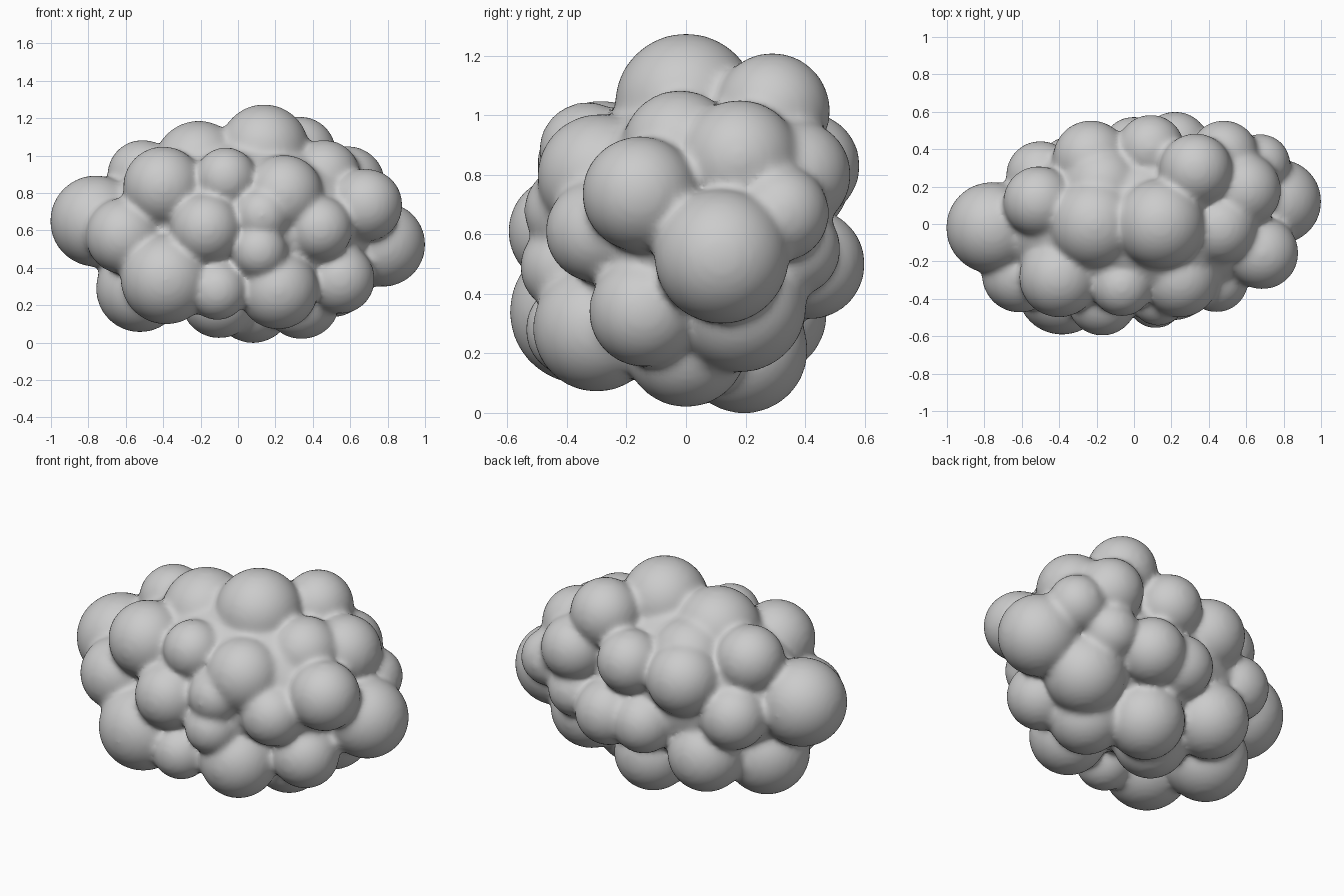
import bpy, bmesh
from mathutils import Matrix, Vector

# Puffs: x, y, z, radius, grouped by region
ends = [(-.76, -.02, .65, .245), (.775, .12, .525, .227), (.685, -.155, .735, .195)]
top = [(.14, 0, 1.035, .24), (.33, .29, 1.015, .195), (-.21, 0, .945, .242),
       (-.51, .12, .895, .19), (.46, -.02, .89, .195), (.585, .18, .85, .202)]
front = [(-.4, -.285, .835, .215), (-.065, -.33, .88, .165), (.245, -.29, .795, .21),
         (-.61, -.27, .57, .205), (-.385, -.35, .34, .243), (-.17, -.41, .61, .188),
         (.115, -.41, .49, .149), (.13, -.395, .68, .15), (.44, -.3, .61, .173),
         (.215, -.3, .285, .215), (-.11, -.38, .28, .16), (.545, -.14, .34, .187)]
back = [(-.5, .26, .6, .185), (-.23, .35, .79, .205), (.09, .405, .83, .18),
        (.22, .415, .5, .187), (0, .4, .49, .175), (.48, .37, .8, .185),
        (.675, .32, .67, .162), (.47, .36, .55, .16)]
bottom = [(-.525, -.02, .29, .235), (-.32, .26, .335, .215), (-.1, .02, .23, .207),
          (.08, .195, .212, .215), (.34, 0, .225, .207), (.5, .18, .36, .225)]
# Buried puffs that fill the shallow valleys
fill = [(-.17, .2, .85, .22), (-.2, -.21, .76, .22)]

bm = bmesh.new()
for x, y, z, r in ends + top + front + back + bottom + fill:
    bmesh.ops.create_icosphere(bm, subdivisions=4, radius=r,
                               matrix=Matrix.Translation((x, y, z)))
# Solid core that fills the middle
bmesh.ops.create_icosphere(bm, subdivisions=4, radius=1,
                           matrix=Matrix.LocRotScale(Vector((0, 0, .635)), None, Vector((.73, .45, .46))))
mesh = bpy.data.meshes.new("cloud")
bm.to_mesh(mesh)
bm.free()
cloud = bpy.data.objects.new("cloud", mesh)
bpy.context.collection.objects.link(cloud)

# Fuse the puffs and soften the creases between them
remesh = cloud.modifiers.new("fuse", 'REMESH')
remesh.mode = 'VOXEL'
remesh.voxel_size = .016
remesh.use_smooth_shade = True
soft = cloud.modifiers.new("soften", 'SMOOTH')
soft.factor = .5
soft.iterations = 16
